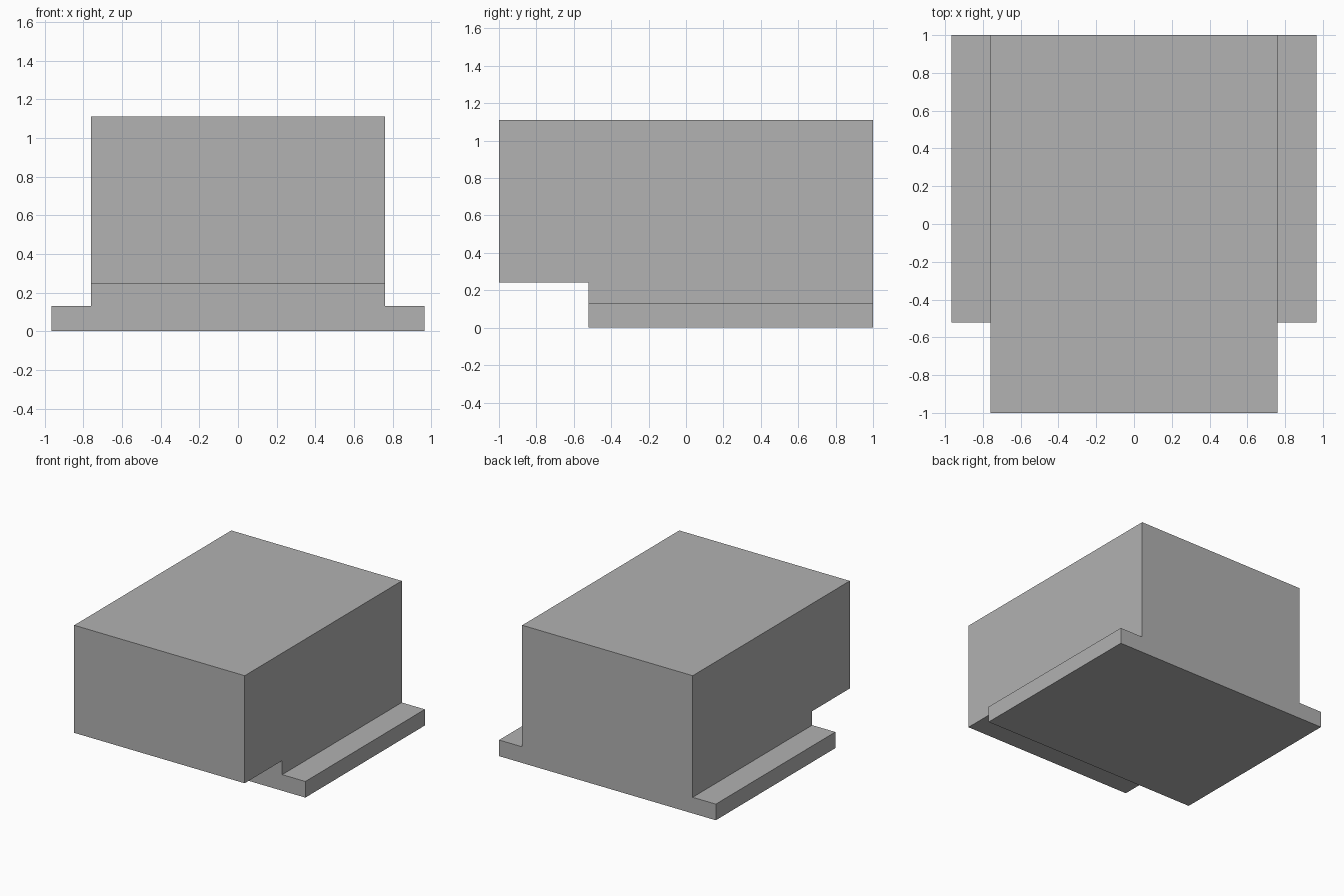
import bpy
import bmesh
from mathutils import Vector

cube = bpy.data.objects.get("Cube")
if cube:
    bpy.data.objects.remove(cube, do_unlink=True)

# Main dimensions
BODY_X, FLANGE_X = 0.76, 0.966
FRONT, STEP, BACK = -1.0, -0.522, 1.0
FLANGE_Z, OVERHANG_Z, TOP = 0.13, 0.243, 1.11

grey = bpy.data.materials.new("plain grey")
grey.use_nodes = True
colour = (0.445, 0.445, 0.445, 1)
grey.diffuse_color = colour
grey.node_tree.nodes["Principled BSDF"].inputs["Base Color"].default_value = colour


def extrude(bm, face, offset):
    """Extrude one face by a vector, leaving no face behind inside the solid."""
    new = bmesh.ops.extrude_face_region(bm, geom=[face])["geom"]
    verts = [g for g in new if isinstance(g, bmesh.types.BMVert)]
    bmesh.ops.translate(bm, verts=verts, vec=offset)


bm = bmesh.new()

# Base with side flanges: lower cross-section at the step
half = [(FLANGE_X, 0), (FLANGE_X, FLANGE_Z), (BODY_X, FLANGE_Z), (BODY_X, OVERHANG_Z)]
section = half + [(-x, z) for x, z in reversed(half)]
lower = [bm.verts.new((x, STEP, z)) for x, z in section]
bm.faces.new(lower)

# Upper body cross-section shares the overhang edge
top = [bm.verts.new((x, STEP, TOP)) for x in (BODY_X, -BODY_X)]
bm.faces.new([lower[4], lower[3], top[0], top[1]])

# Sweep both sections to the back
sections = bm.faces[:]
front_copy = bmesh.ops.duplicate(bm, geom=sections)["geom"]
back = bmesh.ops.extrude_face_region(bm, geom=sections)["geom"]
bmesh.ops.translate(bm, vec=Vector((0, BACK - STEP, 0)),
                    verts=[g for g in back if isinstance(g, bmesh.types.BMVert)])
bmesh.ops.delete(bm, geom=[f for f in sections if f.is_valid], context='FACES_ONLY')
bmesh.ops.remove_doubles(bm, verts=bm.verts[:], dist=0.0001)

# Pull the upper body forward over the base
upper = next(f for f in bm.faces
             if all(abs(v.co.y - STEP) < 0.001 for v in f.verts)
             and f.calc_center_median().z > OVERHANG_Z)
extrude(bm, upper, Vector((0, FRONT - STEP, 0)))
if upper.is_valid:
    bmesh.ops.delete(bm, geom=[upper], context='FACES_ONLY')

# Merge coplanar faces so only the real edges remain
bmesh.ops.recalc_face_normals(bm, faces=bm.faces[:])
bmesh.ops.dissolve_limit(bm, angle_limit=0.01, verts=bm.verts[:], edges=bm.edges[:])
bmesh.ops.recalc_face_normals(bm, faces=bm.faces[:])

mesh = bpy.data.meshes.new("flanged_housing")
bm.to_mesh(mesh)
bm.free()
mesh.materials.append(grey)
housing = bpy.data.objects.new("flanged_housing", mesh)
bpy.context.collection.objects.link(housing)
